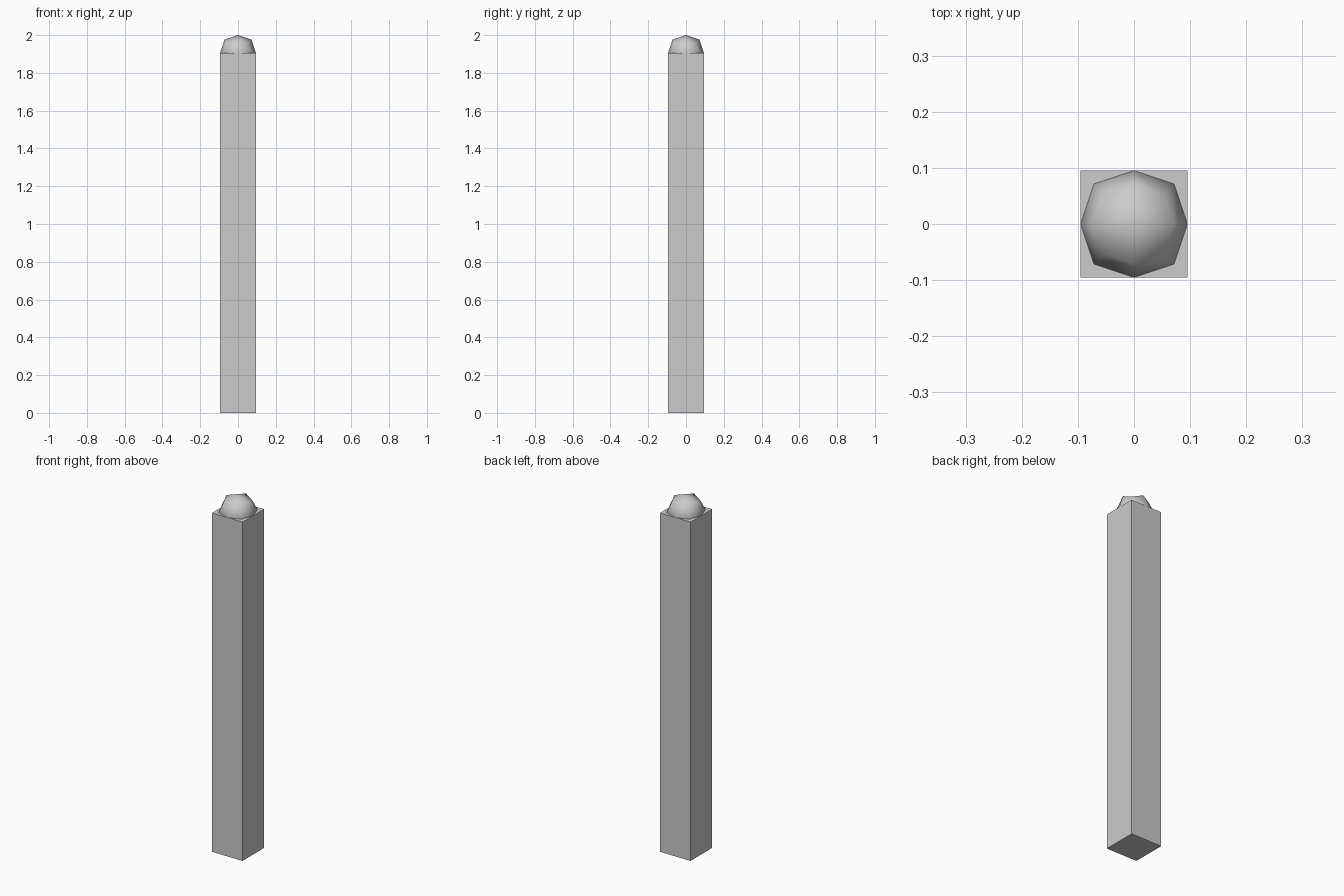
import bpy

if "Cube" in bpy.data.objects:
    bpy.data.objects.remove(bpy.data.objects["Cube"])

HALF = 2 / 21          # half the post width
TOP = 20 * HALF        # height of the square shaft


def add_box(name, z, height):
    bpy.ops.mesh.primitive_cube_add(size=1, location=(0, 0, z))
    obj = bpy.context.object
    obj.name = name
    obj.scale = (2 * HALF, 2 * HALF, height)
    bpy.ops.object.transform_apply(location=False, rotation=False, scale=True)
    return obj


# Square flat-sided shaft
add_box("post_shaft", TOP / 2, TOP)

# Rounded cap: once-subdivided cube, half sunk into the shaft
cap = add_box("post_cap", TOP, 2 * HALF)
subdivision = cap.modifiers.new("rounding", 'SUBSURF')
subdivision.levels = subdivision.render_levels = 1
subdivision.use_limit_surface = False
bpy.ops.object.shade_smooth()
